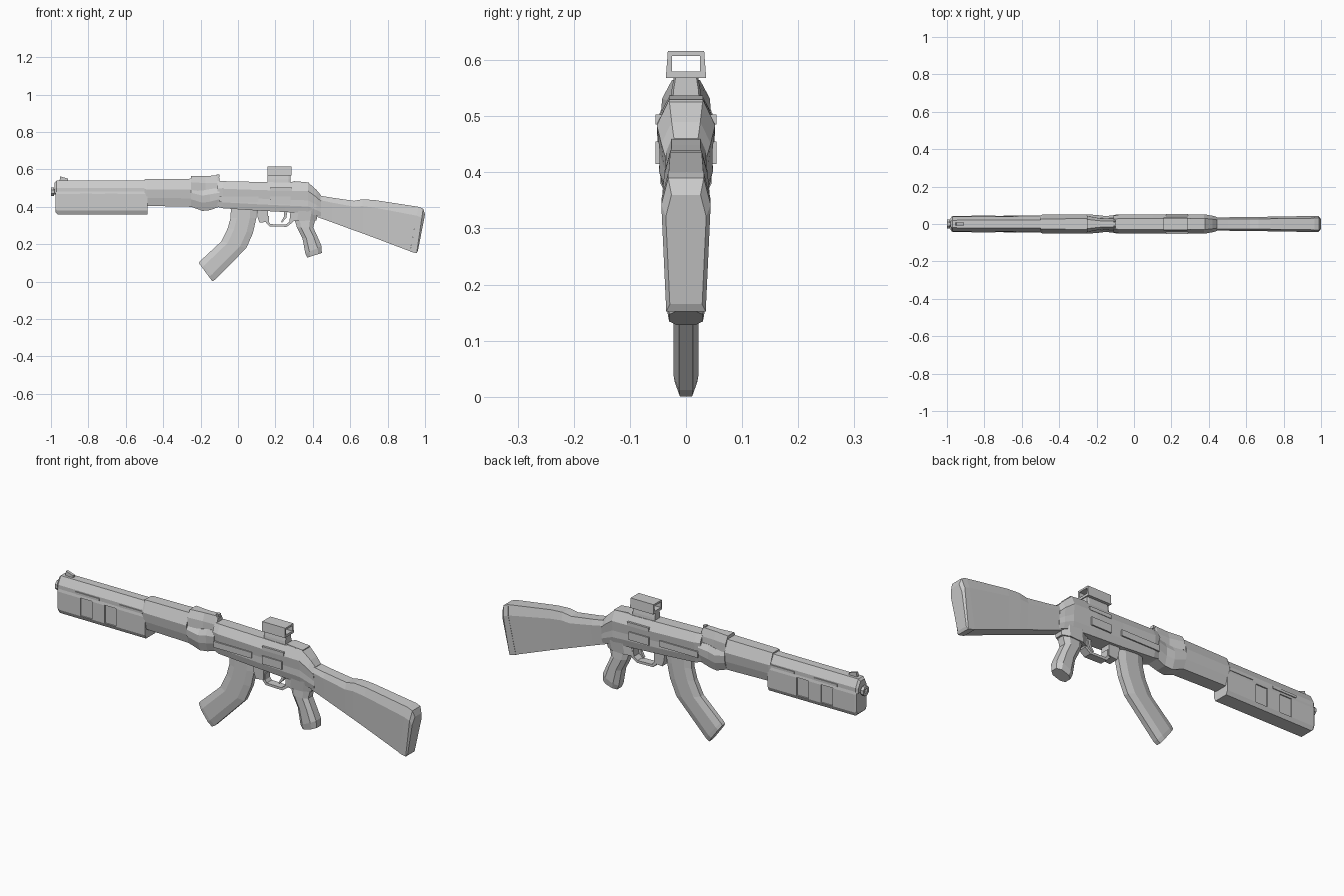
import bpy, bmesh, math
from mathutils import Vector

OCT = [(0, .55), (.25, 1), (.75, 1), (1, .55)]
BOX = [(0, 1), (1, 1)]


def make(name, bm):
    bmesh.ops.recalc_face_normals(bm, faces=bm.faces)
    me = bpy.data.meshes.new(name)
    bm.to_mesh(me)
    bm.free()
    ob = bpy.data.objects.new(name, me)
    bpy.context.collection.objects.link(ob)
    return ob


def loft(name, stations, section=OCT):
    """Stations (ax, az, bx, bz, half_width); section = (t from a to b, width factor), mirrored in y."""
    bm = bmesh.new()
    rings = []
    for ax, az, bx, bz, w in stations:
        half = [(ax + (bx - ax) * t, w * f, az + (bz - az) * t) for t, f in section]
        pts = half + [(x, -y, z) for x, y, z in reversed(half)]
        rings.append([bm.verts.new(p) for p in pts])
    n = len(rings[0])
    for r, s in zip(rings, rings[1:]):
        for i in range(n):
            bm.faces.new((r[i], r[(i + 1) % n], s[(i + 1) % n], s[i]))
    bm.faces.new(rings[0])
    bm.faces.new(rings[-1])
    return make(name, bm)


def body(name, stations, section=OCT):
    """Loft along x: stations (x, z_bottom, z_top, half_width)."""
    return loft(name, [(x, a, x, b, w) for x, a, b, w in stations], section)


def prism(name, pts, y0, y1):
    """Side profile (x, z) extruded from y0 to y1."""
    bm = bmesh.new()
    a = [bm.verts.new((x, y0, z)) for x, z in pts]
    b = [bm.verts.new((x, y1, z)) for x, z in pts]
    n = len(pts)
    bm.faces.new(a)
    bm.faces.new(b)
    for i in range(n):
        bm.faces.new((a[i], a[(i + 1) % n], b[(i + 1) % n], b[i]))
    return make(name, bm)


def box(name, x0, x1, y0, y1, z0, z1):
    return prism(name, [(x0, z0), (x1, z0), (x1, z1), (x0, z1)], y0, y1)


def cut(ob, cutter):
    cutter.hide_render = True
    cutter.hide_set(True)
    m = ob.modifiers.new("cut", 'BOOLEAN')
    m.object = cutter
    m.solver = 'EXACT'


# Barrel shroud, muzzle and front sight
body("barrel_shroud", [(-.98, .475, .53, .032), (-.97, .47, .54, .04), (-.48, .47, .54, .042)],
     [(0, 1), (.45, 1), (1, .5)])
muzzle = loft("muzzle", [(-1, .457, -1, .503, .023), (-.985, .457, -.985, .503, .023),
                         (-.985, .465, -.985, .495, .015), (-.96, .465, -.96, .495, .015)],
              [(0, .41), (.3, 1), (.7, 1), (1, .41)])
cut(muzzle, box("muzzle_bore_cutter", -1.02, -.98, -.01, .01, .47, .49))
prism("front_sight", [(-.955, .535), (-.91, .535), (-.91, .55), (-.95, .563)], -.007, .007)

# Pump fore-end with recessed panels
fore = body("fore_end", [(-.975, .37, .488, .04), (-.965, .36, .488, .043), (-.485, .36, .488, .045)],
            [(0, .8), (.15, 1), (.85, 1), (1, .9)])
for s in (-1, 1):
    for i, x in enumerate((-.845, -.71)):
        y0, y1 = sorted((s * .038, s * .07))
        cut(fore, box(f"panel_cutter_{i}_{s}", x, x + .065, y0, y1, .38, .47))
    for i, (x0, x1) in enumerate(((-.87, -.74), (-.63, -.5))):
        y0, y1 = sorted((s * .03, s * .045))
        box(f"slide_rail_{i}_{s}", x0, x1, y0, y1, .483, .495)

# Middle housing, narrowing to a waist
body("middle_housing", [(-.5, .41, .547, .046), (-.49, .405, .548, .05), (-.25, .4, .55, .052)],
     [(0, .65), (.3, .88), (.62, 1), (1, .55)])
body("waist", [(-.25, .4, .5, .052), (-.19, .378, .487, .047), (-.15, .382, .495, .042),
               (-.1, .4, .5, .048)], [(0, .65), (.4, .95), (.75, 1), (1, .7)])
body("rear_sight_block", [(-.25, .49, .565, .045), (-.175, .48, .565, .03), (-.11, .48, .567, .03),
                          (-.1, .48, .555, .03)], [(0, 1), (.55, .95), (1, .55)])
box("rear_sight_notch", -.115, -.1, -.01, .01, .56, .573)

# Receiver
body("receiver", [(-.11, .4, .538, .044), (-.08, .392, .537, .05), (.1, .38, .533, .05),
                  (.25, .372, .53, .052), (.375, .365, .53, .052), (.42, .352, .49, .044),
                  (.445, .345, .46, .037)],
     [(0, .75), (.22, .92), (.42, .9), (.72, 1), (1, .58)])
prism("top_cover_step", [(.16, .53), (.28, .53), (.3, .537), (.38, .53), (.38, .5), (.16, .5)], -.03, .03)

# Side ribs and bolt cover, both sides
for s in (-1, 1):
    y0, y1 = sorted((s * .03, s * .052))
    box(f"magwell_rib_{s}", -.1, .11, y0, y1, .425, .455)
    y0, y1 = sorted((s * .03, s * .054))
    box(f"bolt_rib_{s}", .17, .28, y0, y1, .415, .455)
    box(f"upper_rib_{s}", .17, .29, y0, y1, .485, .503)

# Buttstock
loft("buttstock", [(.425, .345, .425, .462, .036), (.5, .318, .5, .449, .036),
                   (.62, .274, .62, .432, .037), (.665, .258, .665, .44, .038),
                   (.73, .234, .73, .436, .039), (.92, .162, .965, .4, .043)],
     [(0, .8), (.8, 1), (1, .72)])
loft("butt_pad", [(.92, .16, .965, .4, .044), (.955, .152, .99, .39, .044),
                  (.962, .165, 1, .36, .036)], [(0, .8), (.8, 1), (1, .72)])

# Curved magazine
loft("magazine", [(-.037, .41, .1, .4, .022), (-.04, .34, .098, .34, .022), (-.055, .285, .08, .26, .022),
                  (-.09, .214, .045, .18, .022), (-.2, .112, -.12, .012, .022),
                  (-.21, .1, -.137, .001, .02)])

# Pistol grip and its mount
loft("grip_mount", [(.29, .38, .43, .38, .042), (.28, .322, .42, .328, .036)])
loft("pistol_grip", [(.3, .34, .415, .34, .03), (.315, .29, .402, .29, .033),
                     (.345, .23, .425, .24, .034), (.36, .15, .447, .19, .035),
                     (.37, .128, .448, .153, .03)])

# Trigger and guard
prism("guard_front", [(.1, .39), (.16, .39), (.16, .32), (.115, .315), (.105, .345)], -.025, .025)
loft("trigger_guard", [(.15, .35, .165, .35, .02), (.15, .315, .165, .32, .02),
                       (.168, .295, .174, .307, .02), (.26, .293, .255, .305, .02),
                       (.29, .315, .275, .32, .02), (.295, .37, .28, .37, .02)], BOX)
prism("trigger", [(.245, .38), (.265, .38), (.258, .34), (.235, .315), (.23, .32), (.245, .345)],
      -.007, .007)

# Open sight on its riser
body("sight_riser", [(.158, .52, .57, .02), (.17, .515, .575, .026), (.27, .515, .575, .026),
                     (.28, .52, .575, .022)], [(0, 1.1), (.5, 1), (1, .8)])
sight = body("sight_housing", [(.157, .568, .616, .036), (.285, .568, .616, .036)], [(0, 1), (1, .9)])
cut(sight, box("sight_window_cutter", .1, .35, -.025, .025, .58, .607))
